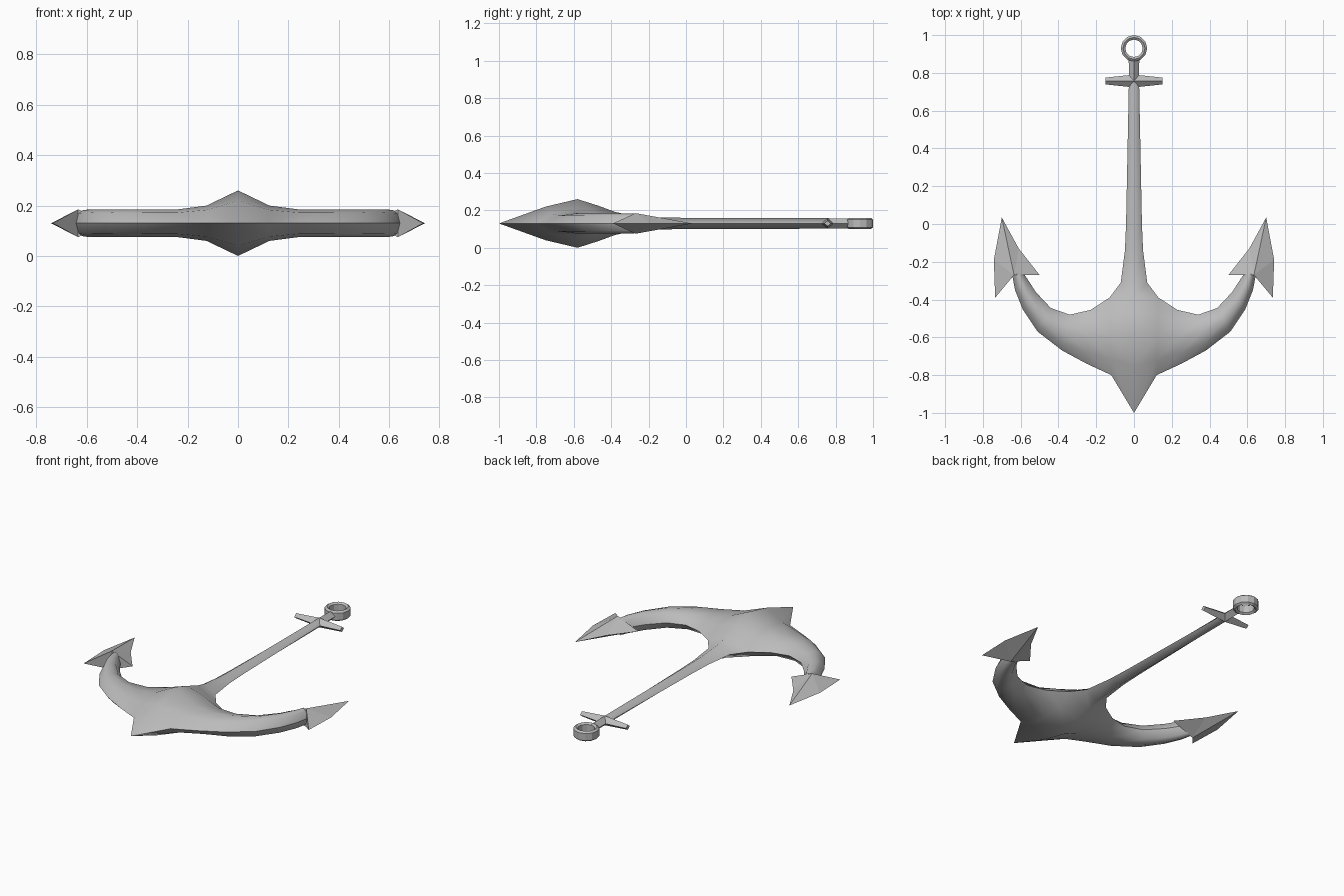
import bpy, bmesh, math
from mathutils import Vector

MID = 0.13  # height of the flat symmetry plane

cube = bpy.data.objects.get("Cube")
if cube:
    bpy.data.objects.remove(cube, do_unlink=True)

iron = bpy.data.materials.new("grey iron")
iron.use_nodes = True
iron.diffuse_color = (0.5, 0.5, 0.5, 1)
iron.node_tree.nodes["Principled BSDF"].inputs["Base Color"].default_value = (0.5, 0.5, 0.5, 1)


def finish(bm, name, mirror="", smooth=False):
    """Mirror a part, weld it, orient its faces and make an object of it."""
    for axis in mirror:
        bmesh.ops.mirror(bm, geom=bm.verts[:] + bm.edges[:] + bm.faces[:],
                         axis=axis, merge_dist=0.0005)
    bmesh.ops.remove_doubles(bm, verts=bm.verts[:], dist=0.0005)
    bmesh.ops.recalc_face_normals(bm, faces=bm.faces[:])
    for f in bm.faces:
        f.smooth = smooth
    for e in bm.edges:
        # the rim on the symmetry plane stays crisp
        e.smooth = not all(abs(v.co.z) < 0.001 for v in e.verts)
    mesh = bpy.data.meshes.new(name)
    bm.to_mesh(mesh)
    bm.free()
    mesh.materials.append(iron)
    obj = bpy.data.objects.new(name, mesh)
    obj.location.z = MID
    bpy.context.collection.objects.link(obj)
    return obj


def strips(bm, rows):
    """Join neighbouring rows of points with quads."""
    rows = [[bm.verts.new(p) for p in row] for row in rows]
    for a, b in zip(rows, rows[1:]):
        for i in range(len(a) - 1):
            bm.faces.new((a[i], b[i], b[i + 1], a[i + 1]))
    return rows


def arm_section(outer, inner, height):
    """Rounded half section from the outer rim over the ridge to the inner rim."""
    o, i = Vector((*outer, 0)), Vector((*inner, 0))
    pts = []
    for t, h in ((0, 0), (0.2, 0.76), (0.5, 1), (0.8, 0.76), (1, 0)):
        p = o.lerp(i, t)
        p.z = h * height
        pts.append(p)
    return pts


# Body: crown, arms and tapering shank as one smooth quarter, mirrored
bm = bmesh.new()
crown = [(0, -1, 0), (0, -0.75, 0.09), (0, -0.58, 0.13), (0, -0.47, 0.095), (0, -0.38, 0.062)]
arm = [((0.12, -0.80), (0.13, -0.39), 0.07),
       ((0.25, -0.74), (0.23, -0.455), 0.055),
       ((0.38, -0.67), (0.34, -0.48), 0.055),
       ((0.51, -0.57), (0.44, -0.445), 0.055),
       ((0.59, -0.45), (0.52, -0.36), 0.055),
       ((0.63, -0.35), (0.565, -0.29), 0.054),
       ((0.645, -0.268), (0.585, -0.262), 0.052)]
strips(bm, [crown] + [arm_section(*s) for s in arm])
shank = [(-0.31, 0.07, 0.046), (-0.14, 0.048, 0.032), (0, 0.042, 0.03), (0.757, 0.027, 0.028)]
strips(bm, [[(0, -0.38, 0.062), (0.13, -0.39, 0)]] + [[(0, y, h), (w, y, 0)] for y, w, h in shank])
finish(bm, "anchor_body", "XZ", True)


# Arrow-shaped flukes, notched at the back
def fluke(name, side):
    bm = bmesh.new()
    rim = [(0.70, 0.035), (0.61, -0.13), (0.50, -0.27), (0.635, -0.27), (0.735, -0.39), (0.742, -0.19)]
    v = [bm.verts.new((side * x, y, 0)) for x, y in rim]
    ridge = bm.verts.new((side * 0.635, -0.27, 0.055))
    for i in range(len(v)):
        bm.faces.new((v[i], v[(i + 1) % len(v)], ridge))
    finish(bm, name, "Z")


fluke("left_fluke", 1)
fluke("right_fluke", -1)


# Diamond-section bars for the top of the shank and the stock
def diamond_bar(name, sections, along_x=False):
    """Each section is position, half width, half height and centre offset."""
    bm = bmesh.new()
    rows = []
    for pos, w, h, off in sections:
        ring = [(w, 0), (0, h), (-w, 0), (0, -h), (w, 0)]
        rows.append([(pos, off + a, b) if along_x else (off + a, pos, b) for a, b in ring])
    rows = strips(bm, rows)
    for row in (rows[0], rows[-1]):
        bm.faces.new(row[:4])
    finish(bm, name)


diamond_bar("shank_top", [(0.75, 0.027, 0.028, 0), (0.88, 0.028, 0.026, 0)])
diamond_bar("stock", [(-0.15, 0.018, 0.015, 0.757), (0, 0.034, 0.028, 0.757),
                      (0.15, 0.018, 0.015, 0.757)], True)

# Ring with a bevelled section
bm = bmesh.new()
profile = [(0.07, -0.021), (0.07, 0.021), (0.058, 0.03), (0.046, 0.021), (0.046, -0.021), (0.058, -0.03)]
profile.append(profile[0])
SIDES = 12
rows = []
for k in range(SIDES + 1):
    a = math.tau * k / SIDES
    rows.append([(r * math.sin(a), 0.93 + r * math.cos(a), z) for r, z in profile])
strips(bm, rows)
finish(bm, "shackle_ring")
